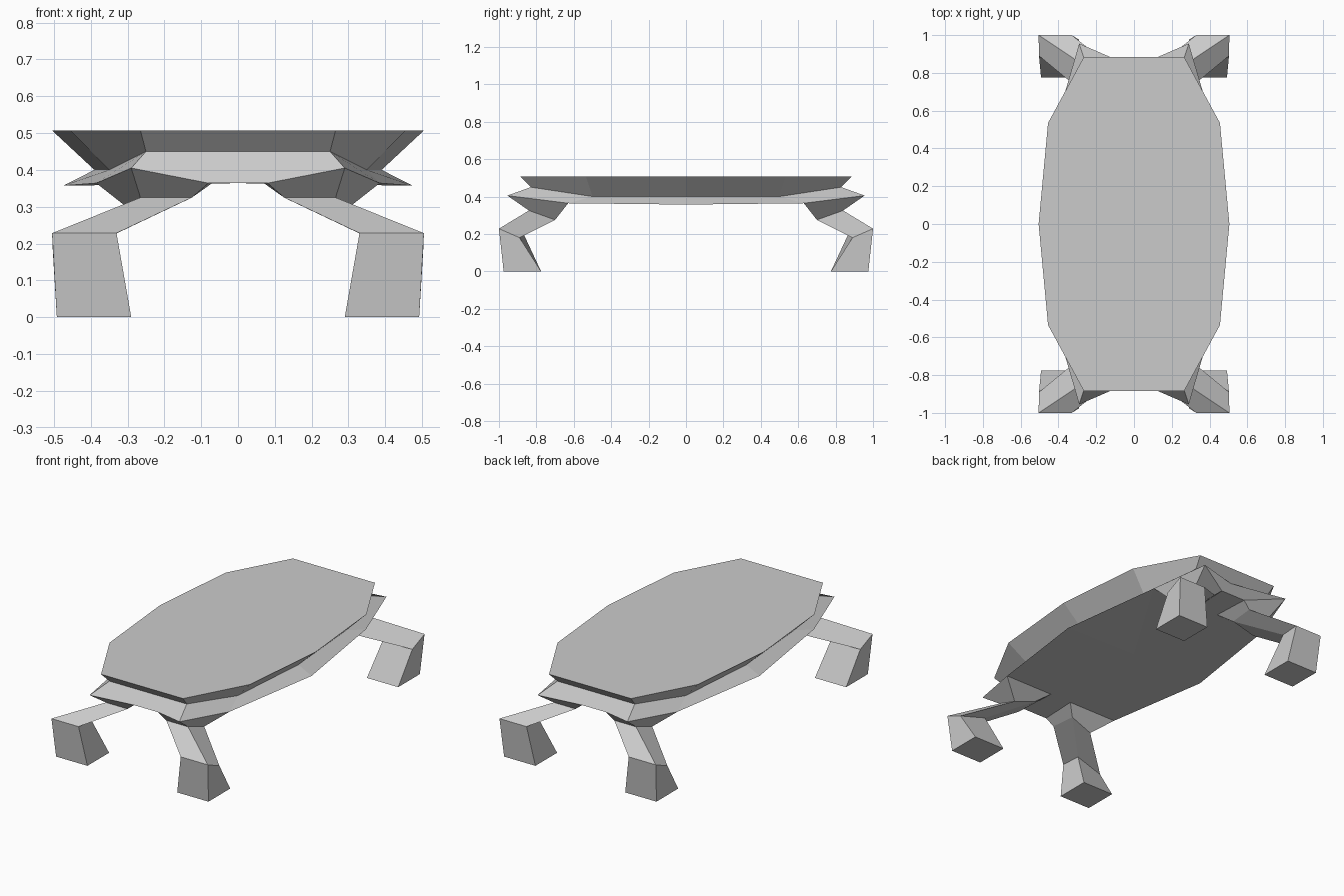
import bpy, bmesh

if "Cube" in bpy.data.objects:
    bpy.data.objects.remove(bpy.data.objects["Cube"])


def build(name, rows, faces, drop_seam=False):
    """Make one quarter (x > 0, y > 0) from rows of points, repeated in all four."""
    bm = bmesh.new()
    for sx, sy in ((1, 1), (-1, 1), (-1, -1), (1, -1)):
        vs = [[bm.verts.new((x * sx, y * sy, z)) for x, y, z in row] for row in rows]
        for face in faces:
            bm.faces.new([vs[r][i] for r, i in face])
    bmesh.ops.remove_doubles(bm, verts=bm.verts, dist=0.0005)
    if drop_seam:  # the end lips run unbroken across the centre
        seam = [e for e in bm.edges
                if all(abs(v.co.x) < 0.001 and 0.8 < abs(v.co.y) and v.co.z < 0.48
                       for v in e.verts)]
        bmesh.ops.dissolve_edges(bm, edges=seam, use_verts=False)
    bmesh.ops.dissolve_limit(bm, angle_limit=0.002, verts=bm.verts, edges=bm.edges)
    bmesh.ops.recalc_face_normals(bm, faces=bm.faces)
    mesh = bpy.data.meshes.new(name)
    bm.to_mesh(mesh)
    bm.free()
    obj = bpy.data.objects.new(name, mesh)
    bpy.context.collection.objects.link(obj)
    return obj


def skin(a, b, steps):
    """Quads between row a and row b for each pair of point indices."""
    return [[(a, i), (a, j), (b, j), (b, i)] for i, j in steps]


# Body: flat top, pinched waist, flared lower rim and belly
top = [(0, 0.885, 0.507), (0.265, 0.885, 0.507), (0.455, 0.535, 0.507), (0.505, 0, 0.507)]
waist = [(0, 0.83, 0.45), (0.25, 0.83, 0.45), (0.35, 0.50, 0.40), (0.39, 0, 0.40)]
rim = [(0, 0.85, 0.364), (0.29, 0.955, 0.405), (0.385, 0.63, 0.364),
       (0.475, 0, 0.357), (0.08, 0.85, 0.364)]
centre = [(0, 0, 0.507), (0, 0, 0.364)]
faces = skin(0, 1, [(0, 1), (1, 2), (2, 3)]) + skin(1, 2, [(1, 2), (2, 3)])
faces.append([(3, 0)] + [(0, i) for i in range(4)])           # top
faces.append([(1, 0), (1, 1), (2, 1), (2, 4), (2, 0)])        # end lip
faces.append([(2, 1), (2, 2), (2, 4)])                        # over the hip
faces.append([(3, 1), (2, 0), (2, 4), (2, 2)])                # belly end
faces.append([(3, 1), (2, 2), (2, 3)])                        # belly side
build("body", [top, waist, rim, centre], faces, drop_seam=True)

# Legs: wide hip under the rim, thigh, knee and square foot
hip = [(0.08, 0.85, 0.364), (0.29, 0.955, 0.405), (0.385, 0.63, 0.364), (0.07, 0.63, 0.364)]
thigh = [(0.125, 0.84, 0.325), (0.265, 0.84, 0.325), (0.272, 0.70, 0.275), (0.135, 0.69, 0.32)]
knee = [(0.33, 1.0, 0.228), (0.505, 1.0, 0.228), (0.503, 0.89, 0.18), (0.335, 0.88, 0.225)]
foot = [(0.29, 0.975, 0), (0.492, 0.975, 0), (0.492, 0.775, 0), (0.29, 0.775, 0)]
loop = [(0, 1), (1, 2), (2, 3), (3, 0)]
faces = skin(0, 1, loop) + skin(1, 2, loop) + skin(2, 3, loop)
faces += [[(r, i) for i in range(4)] for r in (0, 3)]         # end caps
build("legs", [hip, thigh, knee, foot], faces)
